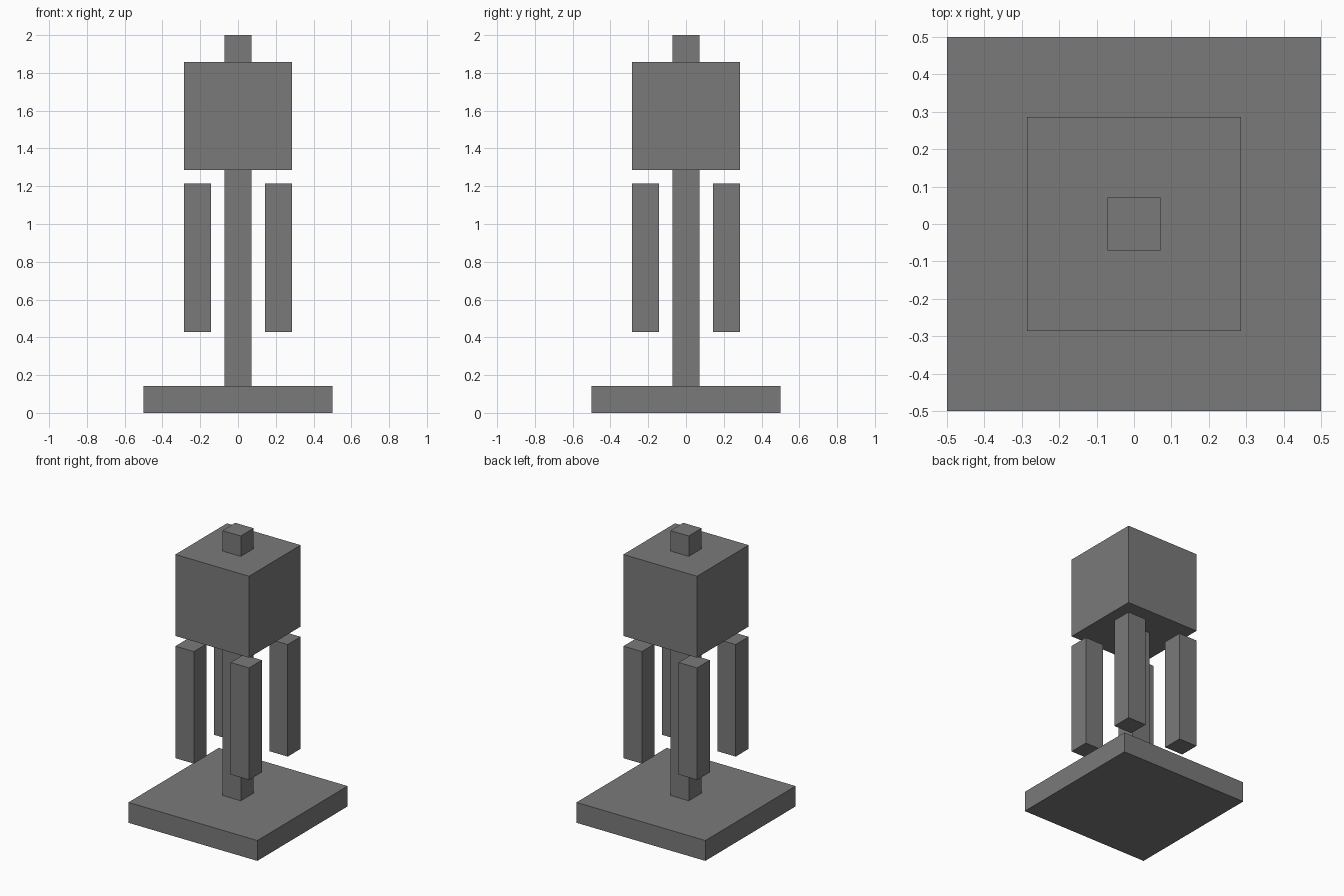
import bpy

cube = bpy.data.objects.get("Cube")
if cube:
    bpy.data.objects.remove(cube, do_unlink=True)

U = 1 / 14  # modelling unit: the model is 28 units tall

grey = bpy.data.materials.new("plain grey")
grey.use_nodes = True
colour = (0.195, 0.195, 0.195, 1)
grey.diffuse_color = colour
grey.node_tree.nodes["Principled BSDF"].inputs["Base Color"].default_value = colour


def box(name, width, bottom, top, x=0, y=0):
    """Square block, all sizes in modelling units."""
    bpy.ops.mesh.primitive_cube_add(size=1, location=(x * U, y * U, (bottom + top) / 2 * U))
    ob = bpy.context.object
    ob.name = name
    ob.scale = (width * U, width * U, (top - bottom) * U)
    bpy.ops.object.transform_apply(location=False, rotation=False, scale=True)
    ob.data.materials.append(grey)
    return ob


# Base slab, central post and the large block it carries
box("base", 14, 0, 2)
box("post", 2, 2, 28)
box("upper_block", 8, 18, 26)

# Four free-hanging bars below the block's corners
for side, x in (("right", -3), ("left", 3)):
    for end, y in (("front", -3), ("back", 3)):
        box(f"{end}_{side}_hanging_bar", 2, 6, 17, x, y)
